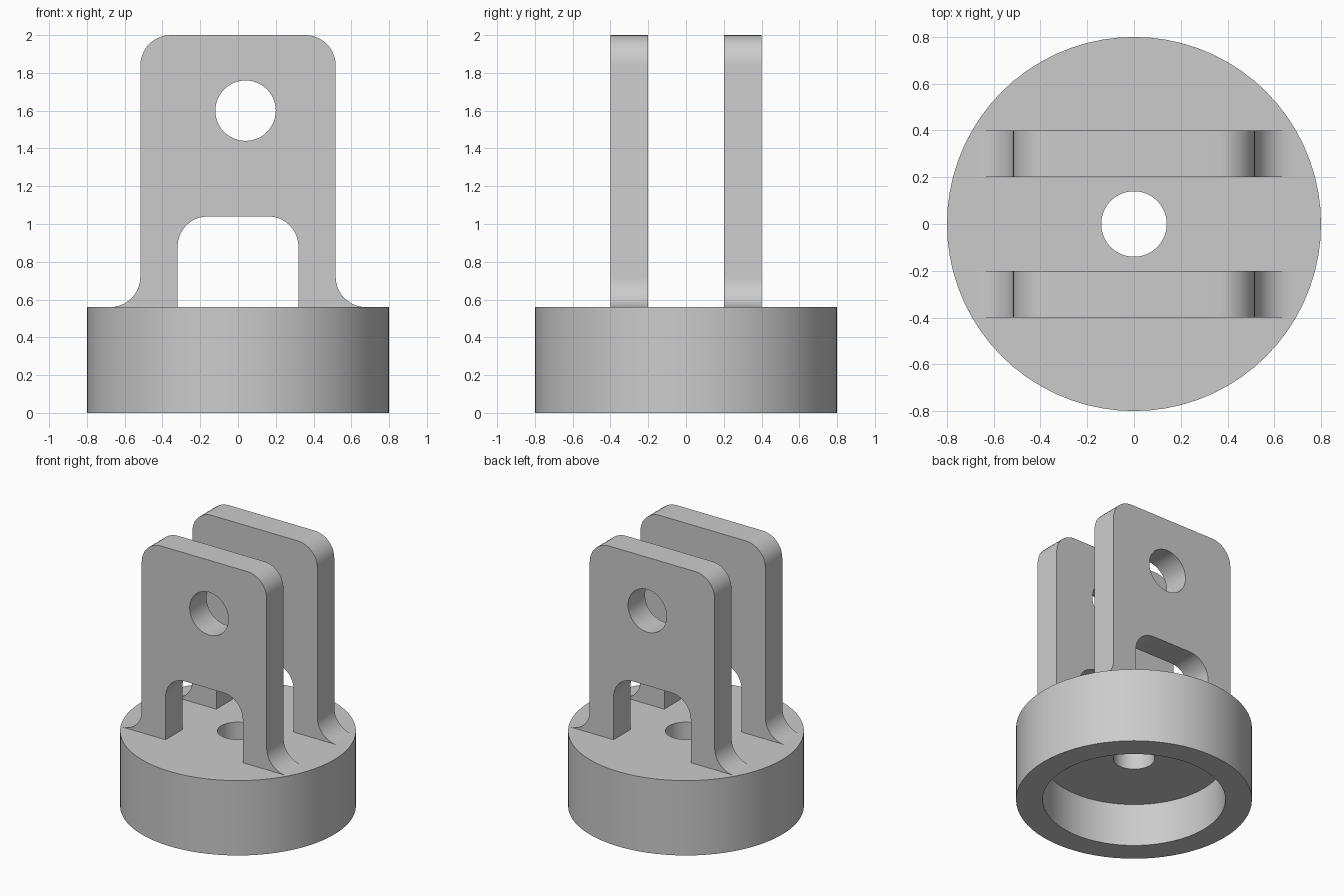
import bpy, bmesh, math

if "Cube" in bpy.data.objects:
    bpy.data.objects.remove(bpy.data.objects["Cube"])

grey = bpy.data.materials.new("light grey")
grey.diffuse_color = (0.6, 0.6, 0.6, 1)
grey.use_nodes = True
grey.node_tree.nodes["Principled BSDF"].inputs["Base Color"].default_value = grey.diffuse_color

BASE_TOP = 0.56
R = 0.16            # shared corner radius
HALF = 0.517        # half width of a plate
SLOT = 0.32         # half width of the slot


def arc(cx, cz, r, a0, a1, n=10):
    """Points along an arc, angles in degrees."""
    return [(cx + r * math.cos(math.radians(a0 + (a1 - a0) * i / n)),
             cz + r * math.sin(math.radians(a0 + (a1 - a0) * i / n)))
            for i in range(n + 1)]


def finish(obj):
    obj.data.materials.clear()
    obj.data.materials.append(grey)
    bpy.ops.object.select_all(action='DESELECT')
    obj.select_set(True)
    bpy.context.view_layer.objects.active = obj
    bpy.ops.object.shade_smooth_by_angle(angle=math.radians(30))


def make_base(segments=72):
    # lathed cup: outer wall, rim, cavity and central through hole
    profile = [(0.14, BASE_TOP), (0.8, BASE_TOP), (0.8, 0), (0.62, 0),
               (0.62, 0.32), (0.14, 0.32)]
    bm = bmesh.new()
    rings = [[bm.verts.new((r * math.cos(2 * math.pi * i / segments),
                            r * math.sin(2 * math.pi * i / segments), z))
              for i in range(segments)] for r, z in profile]
    for k, a in enumerate(rings):
        b = rings[(k + 1) % len(rings)]
        for i in range(segments):
            j = (i + 1) % segments
            bm.faces.new((a[i], a[j], b[j], b[i]))
    bmesh.ops.recalc_face_normals(bm, faces=bm.faces)
    mesh = bpy.data.meshes.new("round_base")
    bm.to_mesh(mesh)
    bm.free()
    obj = bpy.data.objects.new("round_base", mesh)
    bpy.context.collection.objects.link(obj)
    finish(obj)


def make_plate(name, y):
    # right half of the outline, from slot top to plate top
    right = arc(SLOT - R, 1.04 - R, R, 90, 0)
    right += [(SLOT, BASE_TOP)]
    right += arc(HALF + R, BASE_TOP + R, R, 270, 180)
    right += arc(HALF - R, 2 - R, R, 0, 90)
    outline = right + [(-x, z) for x, z in reversed(right)]
    pin_hole = arc(0.04, 1.6, 0.16, 0, 360, 48)[:-1]

    curve = bpy.data.curves.new(name, 'CURVE')
    curve.dimensions = '2D'
    curve.fill_mode = 'BOTH'
    curve.extrude = 0.1
    for pts in (outline, pin_hole):
        spline = curve.splines.new('POLY')
        spline.points.add(len(pts) - 1)
        for p, (x, z) in zip(spline.points, pts):
            p.co = (x, z, 0, 1)
        spline.use_cyclic_u = True
    helper = bpy.data.objects.new(name + "_outline", curve)
    bpy.context.collection.objects.link(helper)
    bpy.context.view_layer.update()
    deps = bpy.context.evaluated_depsgraph_get()
    mesh = bpy.data.meshes.new_from_object(helper.evaluated_get(deps))
    bpy.data.objects.remove(helper)

    # stand the plate upright, weld it and open the feet onto the base
    bm = bmesh.new()
    bm.from_mesh(mesh)
    bmesh.ops.remove_doubles(bm, verts=bm.verts, dist=1e-4)
    for v in bm.verts:
        v.co = (v.co.x, y - v.co.z, v.co.y)
    bmesh.ops.recalc_face_normals(bm, faces=bm.faces)
    feet = [f for f in bm.faces
            if all(v.co.z < BASE_TOP + 1e-4 for v in f.verts)]
    bmesh.ops.delete(bm, geom=feet, context='FACES')
    bm.to_mesh(mesh)
    bm.free()
    obj = bpy.data.objects.new(name, mesh)
    bpy.context.collection.objects.link(obj)
    finish(obj)


make_base()
make_plate("front_plate", -0.3)
make_plate("back_plate", 0.3)
